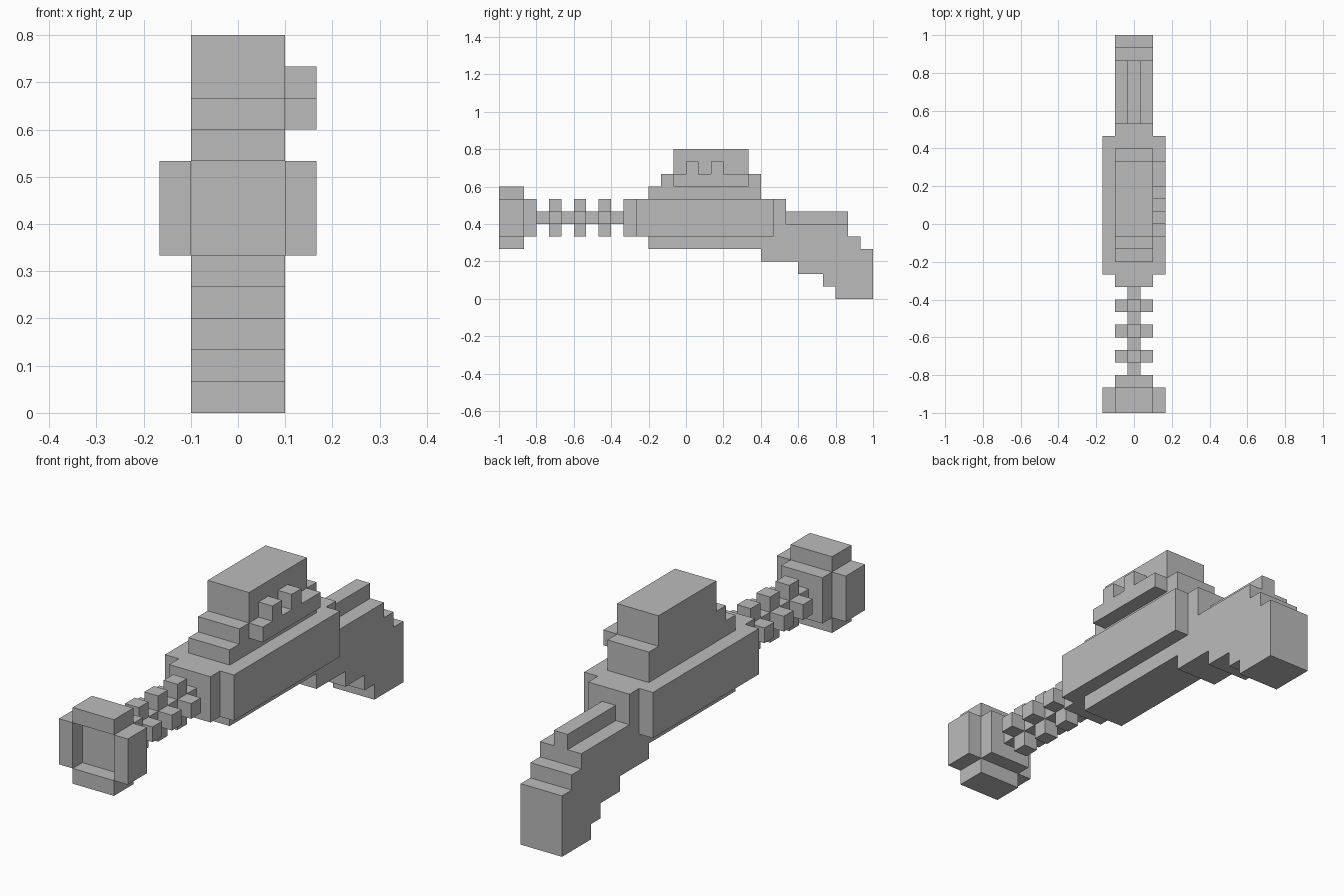
import bpy
import bmesh
from mathutils import Vector

U = 1 / 15  # size of one block

cube = bpy.data.objects.get("Cube")
if cube:
    bpy.data.objects.remove(cube, do_unlink=True)

grey = bpy.data.materials.new("plain_grey")
grey.use_nodes = True
colour = (0.5, 0.5, 0.5, 1)
grey.diffuse_color = colour
grey.node_tree.nodes["Principled BSDF"].inputs["Base Color"].default_value = colour


def finish(name, bm):
    bmesh.ops.recalc_face_normals(bm, faces=bm.faces)
    mesh = bpy.data.meshes.new(name)
    bm.to_mesh(mesh)
    bm.free()
    mesh.materials.append(grey)
    obj = bpy.data.objects.new(name, mesh)
    bpy.context.collection.objects.link(obj)
    return obj


def blocks(name, *boxes):
    """Boxes given as x, y and z ranges in block units."""
    bm = bmesh.new()
    for ranges in boxes:
        low, high = (Vector(c) * U for c in zip(*ranges))
        verts = bmesh.ops.create_cube(bm, size=1)["verts"]
        for v in verts:
            v.co = (low + high) / 2 + v.co * (high - low)
    return finish(name, bm)


def slab(name, outline, x0, x1):
    """A side outline of (y, z) block points, extruded across x."""
    bm = bmesh.new()
    face = bm.faces.new([bm.verts.new(Vector((x0, y, z)) * U) for y, z in outline])
    out = bmesh.ops.extrude_face_region(bm, geom=[face])["geom"]
    moved = [g for g in out if isinstance(g, bmesh.types.BMVert)]
    bmesh.ops.translate(bm, verts=moved, vec=((x1 - x0) * U, 0, 0))
    return finish(name, bm)


def staircase(start, steps):
    """Outline points that run along y to each step, then change height."""
    points, (y, z) = [start], start
    for y, next_z in steps:
        points += [(y, z), (y, next_z)]
        z = next_z
    return points


core, thin, mid = (-1.5, 1.5), (-0.5, 0.5), (5, 8)

# Body with stepped housing on top and curved grip behind
top = staircase((-5, 8), [(-3, 9), (-2, 10), (-1, 12), (5, 10), (6, 8),
                          (8, 6), (13, 5), (14, 4), (15, 0)])
under = staircase((-5, 5), [(-3, 4), (6, 3), (9, 2), (11, 1), (12, 0)])
slab("body_and_grip", top + under[::-1], *core)
blocks("grip_ridge", (thin, (8, 13), (6, 7)))

# Side plates
for name, s in (("left", 1), ("right", -1)):
    blocks(name + "_side_plate", (sorted((1.5 * s, 2.5 * s)), (-4, 7), mid))

# Notched rail on the left of the housing
slab("notched_rail", staircase((-1, 10), [(0, 11), (1, 10), (2, 11), (3, 10), (5, 9)])
     + [(-1, 9)], 1.5, 2.5)

# Barrel rod with three cross-shaped rings
blocks("barrel_rod", (thin, (-12, -5), (6, 7)))
for i, y in enumerate((-11, -9, -7)):
    span = (y, y + 1)
    blocks(f"barrel_ring_{i + 1}",
           (thin, span, (7, 8)), (thin, span, (5, 6)),
           ((0.5, 1.5), span, (6, 7)), ((-1.5, -0.5), span, (6, 7)))

# Muzzle: recessed core surrounded by four plates
blocks("muzzle_core", (core, (-14, -12), mid))
rim = (-15, -13)
blocks("muzzle_rim", (core, rim, (8, 9)), (core, rim, (4, 5)),
       ((1.5, 2.5), rim, mid), ((-2.5, -1.5), rim, mid))
